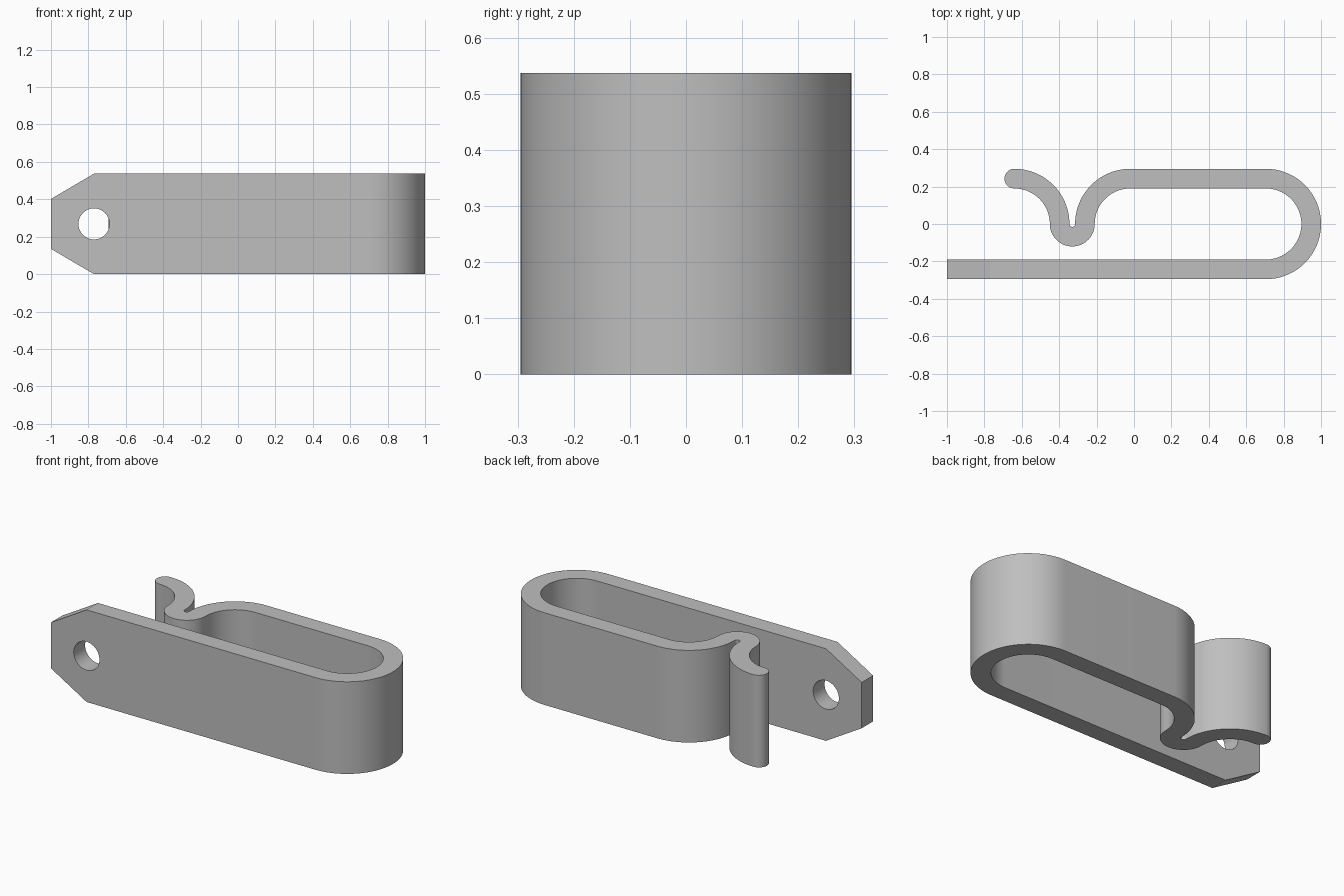
import bpy, bmesh
from math import sin, cos, pi, radians
from mathutils import Vector

cube = bpy.data.objects.get("Cube")
if cube:
    bpy.data.objects.remove(cube, do_unlink=True)

HEIGHT = 0.537
HALF = 0.0525       # half the strip thickness
BEND = 0.2425       # centreline radius of the large bends
CURL = 0.0675       # centreline radius of the tight curl

steel = bpy.data.materials.new("grey steel")
steel.use_nodes = True
grey = (0.52, 0.52, 0.52, 1)
steel.diffuse_color = grey
steel.node_tree.nodes["Principled BSDF"].inputs["Base Color"].default_value = grey

# Each section of the strip is a pair of edge points: (right side, left side)
pairs = []


def add_pair(centre, normal, half=HALF):
    pairs.append((centre - normal * half, centre + normal * half))


def arc(cx, radius, start, end, steps):
    """Bend the strip about (cx, 0); clockwise bends flip the side order."""
    side = -1 if end > start else 1
    for i in range(steps + 1):
        a = radians(start + (end - start) * i / steps)
        out = Vector((cos(a), sin(a)))
        add_pair(Vector((cx, 0)) + out * radius, out * side)


# Straight mounting leg, return bend, spring arm, curl and flared lip
add_pair(Vector((-1, -BEND)), Vector((0, 1)))
arc(0.705, BEND, -90, 90, 48)
arc(-0.02, BEND, 90, 180, 28)
arc(-0.33, CURL, 0, -180, 32)
arc(-0.64, BEND, 0, 90, 28)

# Rounded tip of the lip
for i in range(1, 13):
    a = pi / 2 * i / 12
    add_pair(Vector((-0.64 - HALF * sin(a), BEND)), Vector((0, -1)), HALF * cos(a))

# Flat strip profile raised to full height
bm = bmesh.new()
rows = [[bm.verts.new((p.x, p.y, 0)) for p in pair] for pair in pairs]
for (a, b), (c, d) in zip(rows, rows[1:]):
    bm.faces.new((a, c, d, b))
bmesh.ops.remove_doubles(bm, verts=bm.verts, dist=0.0005)
raised = bmesh.ops.extrude_face_region(bm, geom=bm.faces[:])["geom"]
bmesh.ops.translate(bm, vec=(0, 0, HEIGHT),
                    verts=[v for v in raised if isinstance(v, bmesh.types.BMVert)])

# Two sloped corners on the mounting end
for sign in (-1, 1):
    corner = (-0.77, 0, HEIGHT / 2 * (1 + sign))
    cut = bmesh.ops.bisect_plane(bm, geom=bm.verts[:] + bm.edges[:] + bm.faces[:],
                                 plane_co=corner, plane_no=(-0.135, 0, 0.23 * sign),
                                 clear_outer=True)
    bmesh.ops.holes_fill(bm, edges=[e for e in bm.edges if e.is_boundary])
bmesh.ops.recalc_face_normals(bm, faces=bm.faces)

mesh = bpy.data.meshes.new("spring_clip")
bm.to_mesh(mesh)
bm.free()
clip = bpy.data.objects.new("spring_clip", mesh)
bpy.context.collection.objects.link(clip)
mesh.materials.append(steel)

# Screw hole through the mounting leg
bpy.ops.mesh.primitive_cylinder_add(vertices=64, radius=0.083, depth=0.2,
                                    location=(-0.77, -BEND, HEIGHT / 2),
                                    rotation=(pi / 2, 0, 0))
drill = bpy.context.object
drill.name = "hole_cutter"
drill.hide_render = True
drill.data.materials.append(steel)
hole = clip.modifiers.new("screw hole", "BOOLEAN")
hole.operation = "DIFFERENCE"
hole.solver = "EXACT"
hole.object = drill

bpy.ops.object.select_all(action="DESELECT")
clip.select_set(True)
bpy.context.view_layer.objects.active = clip
bpy.ops.object.modifier_apply(modifier=hole.name)
bpy.data.objects.remove(drill, do_unlink=True)
bpy.ops.object.shade_smooth_by_angle(angle=radians(30))
